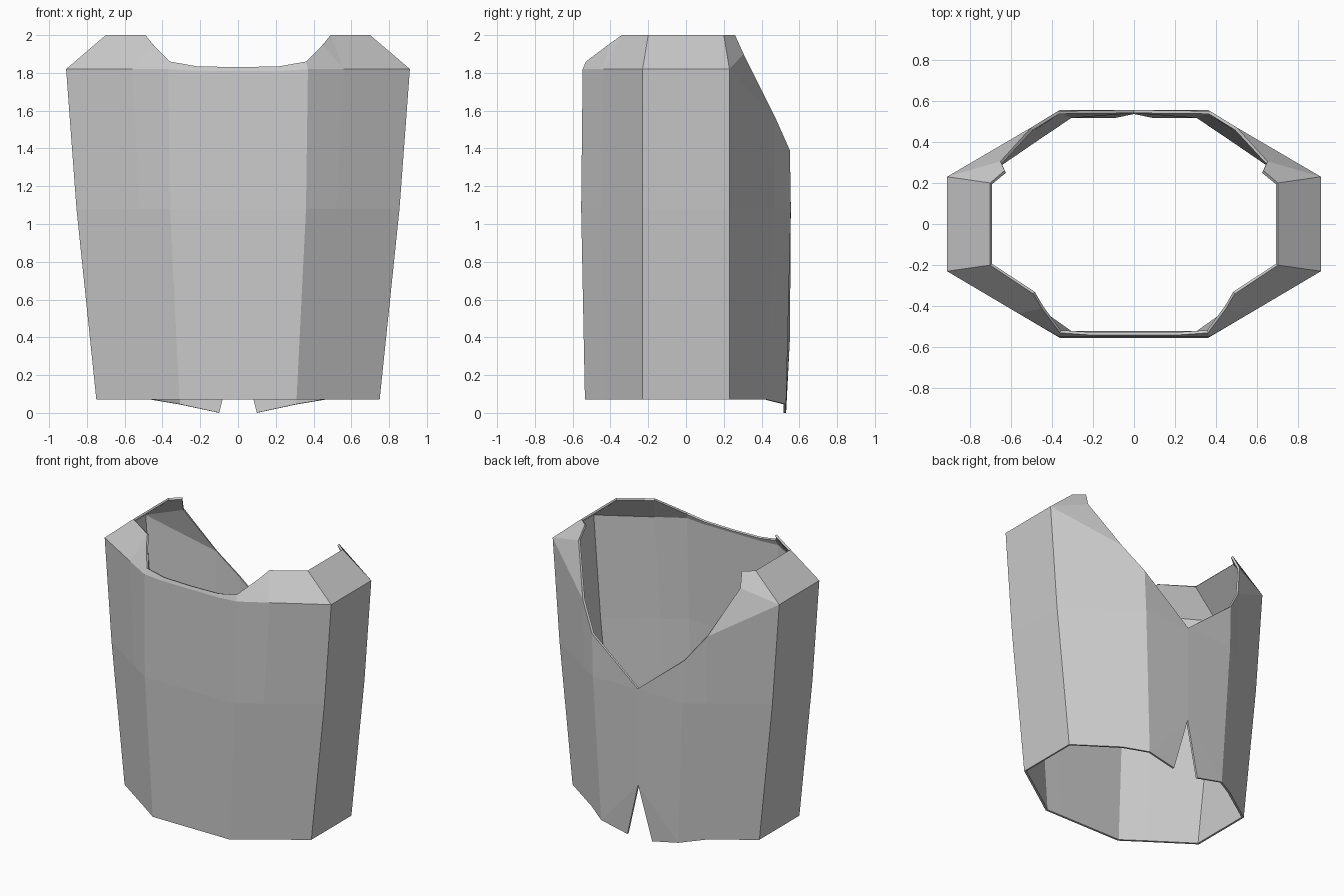
import bpy
import bmesh

if "Cube" in bpy.data.objects:
    bpy.data.objects.remove(bpy.data.objects["Cube"])

bm = bmesh.new()


def vert(x, y, z):
    return bm.verts.new((x, y, z))


def face(*vs):
    bm.faces.new(vs)


# Vertical seams of one half, front centre round to the back: (x, y) at hem, waist, chest; hem z; chest z
SEAMS = [
    ((0, -.535), (0, -.555), (0, -.547), .07, 1.81),
    ((.19, -.535), (.21, -.555), (.22, -.547), .07, 1.81),
    ((.31, -.535), (.36, -.555), (.37, -.547), .07, 1.82),
    ((.46, -.43), (.52, -.45), (.56, -.437), .07, 1.82),
    ((.75, -.23), (.855, -.23), (.91, -.23), .07, 1.82),
    ((.75, .23), (.855, .23), (.91, .23), .07, 1.82),
    ((.46, .43), (.495, .465), (.50, .47), .07, 1.57),
    ((.31, .53), (.36, .555), (.37, .55), .045, 1.39),
]
hem = [vert(*s[0], s[3]) for s in SEAMS]
waist = [vert(*s[1], 1.08) for s in SEAMS]
chest = [vert(*s[2], s[4]) for s in SEAMS]

# Body wall panels
for low, high in ((hem, waist), (waist, chest)):
    for i in range(len(SEAMS) - 1):
        face(low[i], low[i + 1], high[i + 1], high[i])

# Front neckline
neck = [vert(0, -.54, 1.83), vert(.22, -.54, 1.835),
        vert(.36, -.53, 1.86), vert(.45, -.41, 1.95)]
for i in range(3):
    face(chest[i], chest[i + 1], neck[i + 1], neck[i])

# Shoulder cap
front_in, front_out = vert(.49, -.34, 2), vert(.70, -.20, 2)
back_out, back_in = vert(.70, .20, 2), vert(.63, .26, 2)
back_low = vert(.65, .305, 1.90)
face(chest[3], front_in, neck[3])
face(chest[3], chest[4], front_out, front_in)
face(chest[4], chest[5], back_out, front_out)
face(chest[5], back_low, back_in, back_out)
face(chest[5], chest[6], back_low)

# Back panel with V opening above and split tails below
v_point, split, tail = vert(0, .555, 1.09), vert(0, .55, .39), vert(.10, .53, 0)
face(waist[7], v_point, chest[7])
face(hem[7], split, v_point, waist[7])
face(hem[7], tail, split)

mesh = bpy.data.meshes.new("vest_shell")
bm.to_mesh(mesh)
bm.free()
vest = bpy.data.objects.new("vest_shell", mesh)
bpy.context.collection.objects.link(vest)

# Mirror to the other side, then give the cloth its thickness inwards
mirror = vest.modifiers.new("Mirror", 'MIRROR')
mirror.use_clip = True
thick = vest.modifiers.new("Thickness", 'SOLIDIFY')
thick.thickness = 0.015
thick.offset = -1
